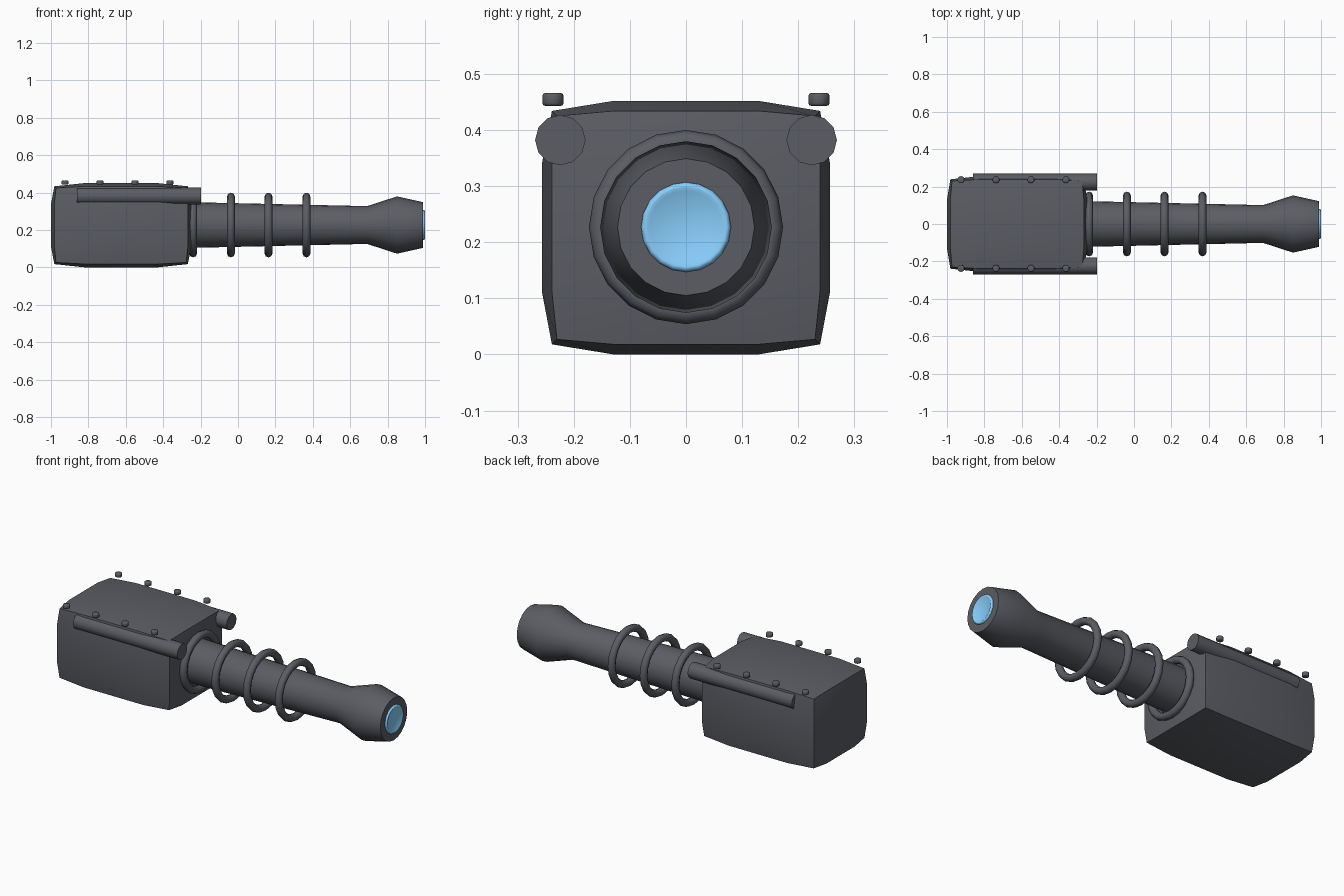
import bpy, bmesh
from math import radians, cos, sin, pi
from mathutils import Vector

if "Cube" in bpy.data.objects:
    bpy.data.objects.remove(bpy.data.objects["Cube"])

AXIS_Z = 0.227
SIDES = 20


def material(name, color):
    mat = bpy.data.materials.new(name)
    mat.diffuse_color = color
    mat.use_nodes = True
    mat.node_tree.nodes["Principled BSDF"].inputs["Base Color"].default_value = mat.diffuse_color
    return mat


DARK = material("dark_metal", (0.105, 0.11, 0.127, 1))
BLUE = material("blue_glow", (0.25, 0.62, 0.98, 1))


def finish(name, bm, angle=30, mat=DARK):
    bmesh.ops.recalc_face_normals(bm, faces=bm.faces)
    mesh = bpy.data.meshes.new(name)
    bm.to_mesh(mesh)
    bm.free()
    ob = bpy.data.objects.new(name, mesh)
    bpy.context.collection.objects.link(ob)
    bpy.ops.object.select_all(action='DESELECT')
    bpy.context.view_layer.objects.active = ob
    ob.select_set(True)
    bpy.ops.object.shade_smooth_by_angle(angle=radians(angle))
    mesh.materials.append(mat)
    return ob


def lathe_x(name, profile, y=0, z=AXIS_Z, sides=SIDES, closed=False, angle=31, mat=DARK):
    """Revolve (x, radius) points around an axis parallel to x."""
    bm = bmesh.new()
    rings = []
    for x, r in profile:
        rings.append([bm.verts.new((x, y + r * sin(2 * pi * i / sides),
                                    z + r * cos(2 * pi * i / sides)))
                      for i in range(sides)])
    pairs = list(zip(rings, rings[1:]))
    if closed:
        pairs.append((rings[-1], rings[0]))
    else:
        bm.faces.new(rings[0])
        bm.faces.new(rings[-1])
    for a, b in pairs:
        for i in range(sides):
            j = (i + 1) % sides
            bm.faces.new((a[i], a[j], b[j], b[i]))
    return finish(name, bm, angle, mat)


# Housing: gridded box with softly bulging faces
bm = bmesh.new()
bmesh.ops.create_cube(bm, size=2)
bmesh.ops.subdivide_edges(bm, edges=bm.edges[:], cuts=3, use_grid_fill=True)
half = Vector((0.375, 0.257, 0.226))
for v in bm.verts:
    extreme = [abs(c) > 0.99 for c in v.co]
    pull = (0, 0, 0.018, 0.027)[sum(extreme)]
    for a in range(3):
        c = v.co[a] * half[a]
        if extreme[a]:
            c -= pull if c > 0 else -pull
        v.co[a] = c
    v.co += Vector((-0.625, 0, 0.226))
finish("housing", bm)

# Barrel with flared muzzle
lathe_x("barrel", [(-0.4, 0.124), (-0.2, 0.121), (0.69, 0.101),
                   (0.85, 0.153), (0.99, 0.122)], angle=40)

# Glowing lens with raised rim
lathe_x("muzzle_lens", [(0.97, 0.08), (0.993, 0.08), (0.999, 0.076), (1.0, 0.071),
                        (0.996, 0.065)], angle=60, mat=BLUE)

# Coil rings around the barrel
for n, x in enumerate((-0.24, -0.038, 0.163, 0.366)):
    section = [(x + 0.021 * cos(2 * pi * k / 8), 0.152 + 0.021 * sin(2 * pi * k / 8))
               for k in range(8)]
    lathe_x(f"coil_ring_{n + 1}", section, closed=True, angle=60)

# Side rails and bolts
for side, s in (("left", -1), ("right", 1)):
    lathe_x(f"{side}_rail", [(-0.86, 0.045), (-0.198, 0.045)],
            y=s * 0.224, z=0.382, sides=12)
    for n in range(4):
        bm = bmesh.new()
        bmesh.ops.create_cone(bm, cap_ends=True, segments=10, radius1=0.019,
                              radius2=0.019, depth=0.023)
        rims = [e for e in bm.edges if abs(e.verts[0].co.z - e.verts[1].co.z) < 1e-5]
        bmesh.ops.bevel(bm, geom=rims, offset=0.005, segments=2, profile=0.5,
                        affect='EDGES')
        bmesh.ops.translate(bm, verts=bm.verts,
                            vec=(-0.925 + 0.187 * n, s * 0.237, 0.4545))
        finish(f"{side}_bolt_{n + 1}", bm, 50)
